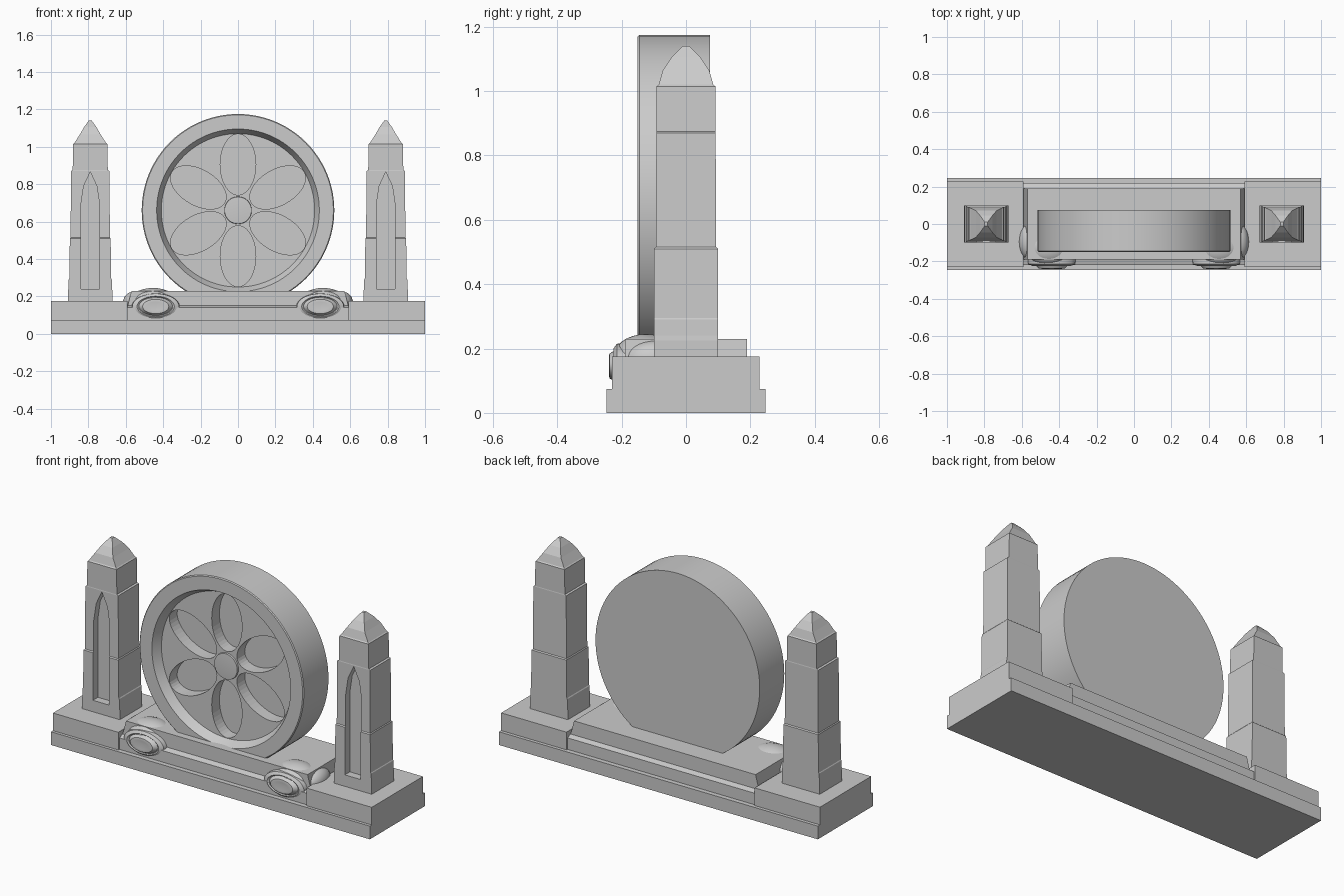
import bpy, bmesh, math
from mathutils import Matrix, Vector

if "Cube" in bpy.data.objects:
    bpy.data.objects.remove(bpy.data.objects["Cube"])


def finish(name, bm, smooth=False):
    bmesh.ops.recalc_face_normals(bm, faces=bm.faces)
    me = bpy.data.meshes.new(name)
    bm.to_mesh(me)
    bm.free()
    ob = bpy.data.objects.new(name, me)
    bpy.context.collection.objects.link(ob)
    if smooth:
        activate(ob)
        bpy.ops.object.shade_smooth_by_angle(angle=math.radians(35))
    return ob


def activate(ob):
    bpy.ops.object.select_all(action='DESELECT')
    ob.select_set(True)
    bpy.context.view_layer.objects.active = ob


def box(name, x0, x1, y0, y1, z0, z1):
    bm = bmesh.new()
    bmesh.ops.create_cube(bm, size=1)
    for v in bm.verts:
        v.co = Vector(((x0 + x1) / 2 + v.co.x * (x1 - x0),
                       (y0 + y1) / 2 + v.co.y * (y1 - y0),
                       (z0 + z1) / 2 + v.co.z * (z1 - z0)))
    return finish(name, bm)


def prism(bm, pts, a, b, place):
    """Extrude a 2D outline between depths a and b; place maps (u, v, depth) to 3D."""
    rings = [[bm.verts.new(place(u, v, d)) for u, v in pts] for d in (a, b)]
    n = len(pts)
    bm.faces.new(rings[0])
    bm.faces.new(rings[1][::-1])
    for i in range(n):
        j = (i + 1) % n
        bm.faces.new((rings[0][i], rings[0][j], rings[1][j], rings[1][i]))


def lathe_y(name, profile, centre, steps, sx=1.0, sz=1.0):
    """Turn an (r, y) profile about the y axis."""
    bm = bmesh.new()
    vs = [bm.verts.new((r, y, 0)) for r, y in profile]
    es = [bm.edges.new(p) for p in zip(vs, vs[1:])]
    bmesh.ops.spin(bm, geom=vs + es, cent=(0, 0, 0), axis=(0, 1, 0),
                   angle=math.tau, steps=steps)
    bmesh.ops.remove_doubles(bm, verts=bm.verts, dist=1e-5)
    bmesh.ops.scale(bm, vec=(sx, 1, sz), verts=bm.verts)
    bmesh.ops.translate(bm, vec=centre, verts=bm.verts)
    return finish(name, bm, True)


def cut(target, cutter):
    cutter.hide_render = True
    mod = target.modifiers.new("cut", 'BOOLEAN')
    mod.object = cutter
    mod.operation = 'DIFFERENCE'
    mod.solver = 'EXACT'
    activate(target)
    bpy.ops.object.modifier_apply(modifier=mod.name)
    bpy.data.objects.remove(cutter, do_unlink=True)


# Stepped base
box("base_slab", -1, 1, -0.247, 0.247, 0, 0.075)
bm = bmesh.new()
half = [(0.22, 0.07), (0.22, 0.14), (0.19, 0.15), (0.19, 0.23)]
prism(bm, half + [(-y, z) for y, z in half[::-1]], -0.59, 0.59,
      lambda u, v, d: (d * (0.965 if v > 0.2 else 1), u, v))
finish("wheel_plinth", bm)

# Wheel with recessed face
CZ = 0.66
wheel = lathe_y("wheel", [(0, 0.075), (0.515, 0.075), (0.515, -0.145), (0.51, -0.15),
                          (0.435, -0.15), (0.41, -0.10), (0, -0.10)], (0, 0, CZ), 96)

# Six petal hollows
bm = bmesh.new()
oval = [(0.095 * math.cos(i * math.tau / 40), 0.245 + 0.163 * math.sin(i * math.tau / 40))
        for i in range(40)]
for k in range(6):
    turn = Matrix.Rotation(k * math.pi / 3, 3, 'Y')
    prism(bm, oval, -0.2, -0.03,
          lambda u, v, d: turn @ Vector((u, d, v)) + Vector((0, 0, CZ)))
cut(wheel, finish("petal_cutter", bm))
activate(wheel)
bpy.ops.object.shade_smooth_by_angle(angle=math.radians(35))

lathe_y("wheel_hub", [(0, -0.09), (0.075, -0.09), (0.072, -0.11), (0, -0.115)],
        (0, 0, CZ), 40)


# Pillars and corner ornaments, both sides
for side, s in (("left", -1), ("right", 1)):
    box(side + "_end_block", min(s * 0.59, s), max(s * 0.59, s), -0.23, 0.228, 0.07, 0.175)
    px = s * 0.79

    # Tapering square shaft with stepped levels and a pointed cap
    levels = [(0.17, 0.119, 0.1), (0.225, 0.119, 0.1), (0.24, 0.117, 0.1), (0.29, 0.115, 0.1),
              (0.295, 0.112, 0.1), (0.51, 0.109, 0.1), (0.515, 0.105, 0.094),
              (0.87, 0.103, 0.092), (0.875, 0.094, 0.091), (1.015, 0.091, 0.091),
              (1.02, 0.085, 0.085), (1.065, 0.056, 0.072), (1.105, 0.033, 0.045),
              (1.14, 0.008, 0.01)]
    bm = bmesh.new()
    rings = [[bm.verts.new((px + a * hx, b * hy, z))
              for a, b in ((-1, -1), (1, -1), (1, 1), (-1, 1))] for z, hx, hy in levels]
    bm.faces.new(rings[0])
    bm.faces.new(rings[-1])
    for lo, hi in zip(rings, rings[1:]):
        for i in range(4):
            j = (i + 1) % 4
            bm.faces.new((lo[i], lo[j], hi[j], hi[i]))
    pillar = finish(side + "_pillar", bm)

    # Pointed niche in the pillar front
    bm = bmesh.new()
    prism(bm, [(-0.05, 0.24), (0.05, 0.24), (0.05, 0.69), (0.035, 0.79), (0, 0.865),
               (-0.035, 0.79), (-0.05, 0.69)], -0.2, -0.055,
          lambda u, v, d: (px + u, d, v))
    cut(pillar, finish("niche_cutter", bm))

    # Scroll ornament: front rosette, rounded body and side boss
    lathe_y(side + "_rosette", [(0, -0.17), (0.13, -0.17), (0.125, -0.215), (0.10, -0.225),
                                (0.09, -0.218), (0.07, -0.238), (0.045, -0.24), (0, -0.232)],
            (s * 0.44, 0, 0.146), 32, 1.0, 0.55)
    for part, c, r in (("scroll_body", (0.455, -0.125, 0.175), (0.125, 0.1, 0.07)),
                       ("side_boss", (0.56, -0.095, 0.165), (0.055, 0.095, 0.06))):
        bm = bmesh.new()
        bmesh.ops.create_uvsphere(bm, u_segments=28, v_segments=14, radius=1)
        bmesh.ops.scale(bm, vec=r, verts=bm.verts)
        bmesh.ops.translate(bm, vec=(s * c[0], c[1], c[2]), verts=bm.verts)
        finish(side + "_" + part, bm, True)
